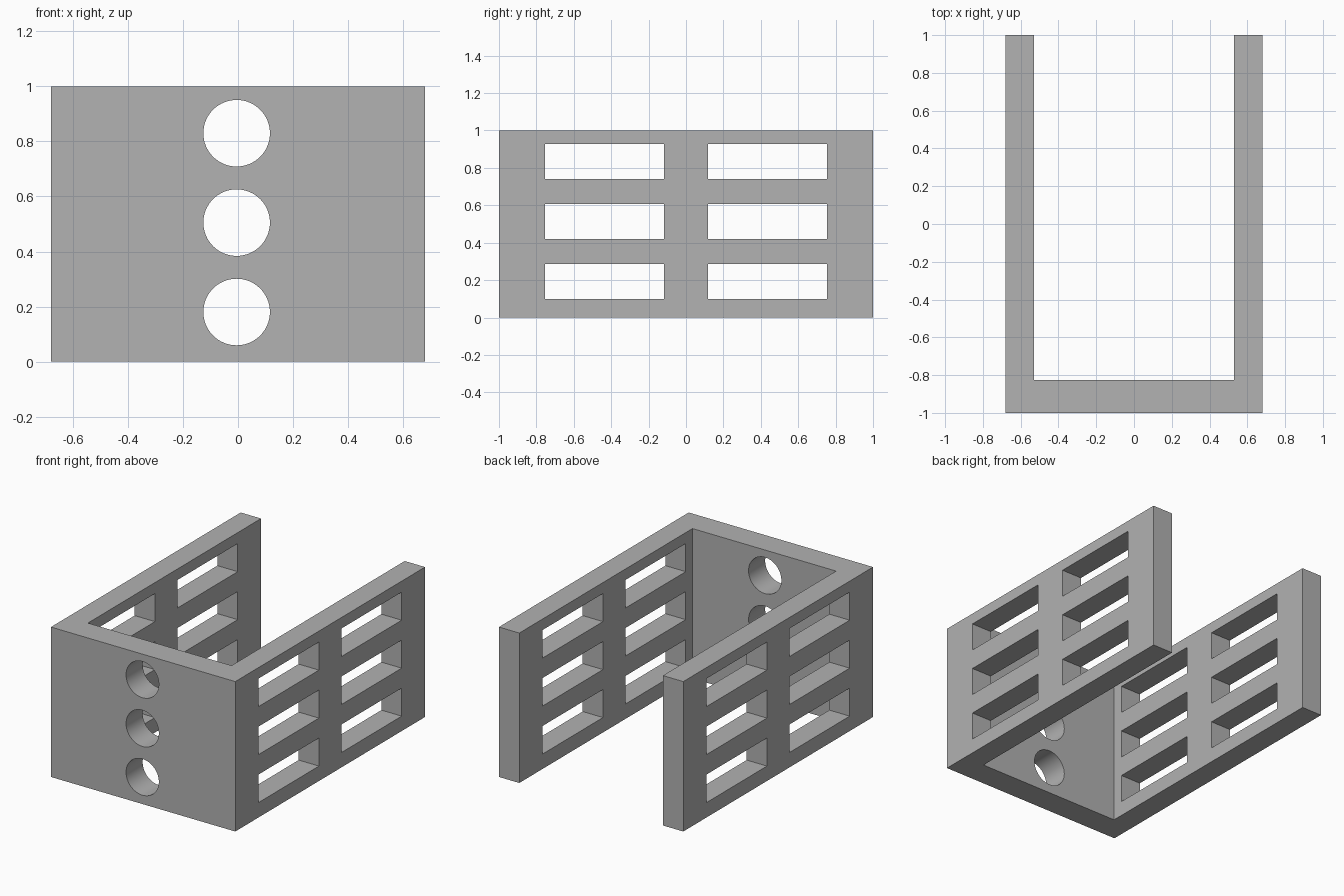
import bpy, bmesh, math
from mathutils import Matrix, Vector

cube = bpy.data.objects.get("Cube")
if cube:
    bpy.data.objects.remove(cube, do_unlink=True)

HALF_W, INNER_W, INNER_Y, HEIGHT = 0.68, 0.53, -0.825, 1.0

grey = bpy.data.materials.new("plain grey")
grey.use_nodes = True
colour = (0.445, 0.445, 0.445, 1)
grey.diffuse_color = colour
grey.node_tree.nodes["Principled BSDF"].inputs["Base Color"].default_value = colour


def make_object(name, bm):
    bmesh.ops.recalc_face_normals(bm, faces=bm.faces)
    mesh = bpy.data.meshes.new(name)
    bm.to_mesh(mesh)
    bm.free()
    mesh.materials.append(grey)
    obj = bpy.data.objects.new(name, mesh)
    bpy.context.collection.objects.link(obj)
    return obj


# U-shaped channel: one profile extruded upward
half = [(HALF_W, -1), (HALF_W, 1), (INNER_W, 1), (INNER_W, INNER_Y)]
profile = half + [(-x, y) for x, y in reversed(half)]
bm = bmesh.new()
base = bm.faces.new([bm.verts.new((x, y, 0)) for x, y in profile])
walls = bmesh.ops.extrude_face_region(bm, geom=[base], use_keep_orig=True)
top = [v for v in walls["geom"] if isinstance(v, bmesh.types.BMVert)]
bmesh.ops.translate(bm, verts=top, vec=(0, 0, HEIGHT))
channel = make_object("slotted_channel", bm)

# Cutters: six slots through both side walls, three round holes in the front
bm = bmesh.new()
for z in (0.193, 0.513, 0.833):
    for y in (-0.436, 0.436):
        size = Matrix.Diagonal((2, 0.636, 0.187, 1))
        bmesh.ops.create_cube(bm, size=1, matrix=Matrix.Translation((0, y, z)) @ size)
for z in (0.18, 0.505, 0.83):
    place = Matrix.Translation((-0.005, -0.9, z)) @ Matrix.Rotation(math.pi / 2, 4, "X")
    bmesh.ops.create_cone(bm, cap_ends=True, segments=64, radius1=0.121,
                          radius2=0.121, depth=0.4, matrix=place)
cutter = make_object("opening_cutter", bm)
cutter.hide_render = True

# Cut the openings, then discard the cutter
cut = channel.modifiers.new("openings", "BOOLEAN")
cut.operation = "DIFFERENCE"
cut.solver = "EXACT"
cut.object = cutter
bpy.ops.object.select_all(action="DESELECT")
bpy.context.view_layer.objects.active = channel
channel.select_set(True)
bpy.ops.object.modifier_apply(modifier=cut.name)
bpy.data.objects.remove(cutter, do_unlink=True)

# Smooth hole walls, sharp edges elsewhere
bpy.ops.object.shade_smooth_by_angle(angle=math.radians(30))
